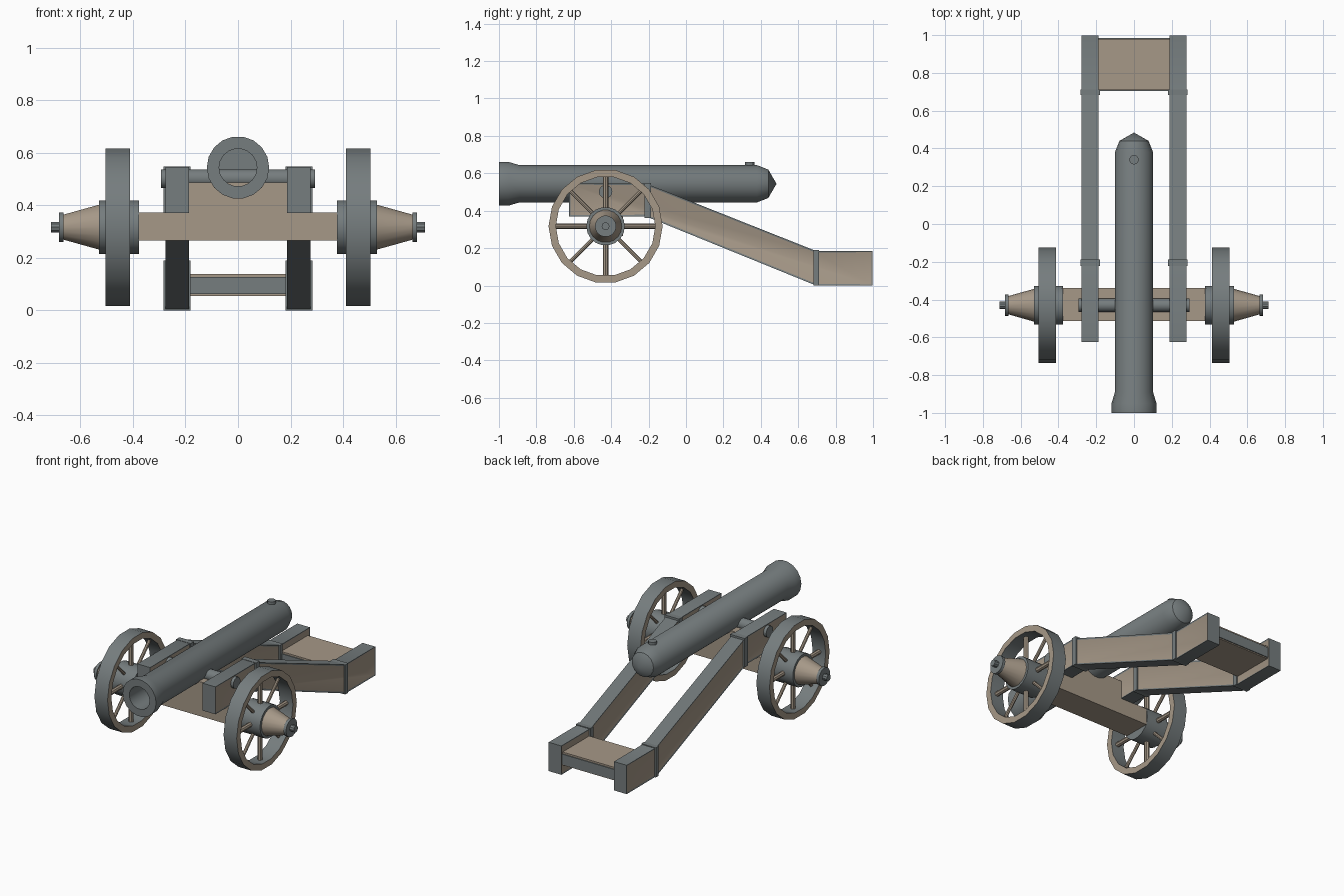
import bpy, bmesh, math
from mathutils import Matrix, Vector

if "Cube" in bpy.data.objects:
    bpy.data.objects.remove(bpy.data.objects["Cube"])


def material(name, rgb):
    m = bpy.data.materials.new(name)
    m.diffuse_color = (*rgb, 1)
    m.use_nodes = True
    m.node_tree.nodes["Principled BSDF"].inputs["Base Color"].default_value = m.diffuse_color
    return m


IRON = material("grey iron", (0.18, 0.205, 0.21))
WOOD = material("tan wood", (0.38, 0.315, 0.245))


def finish(name, bm, mats):
    bmesh.ops.recalc_face_normals(bm, faces=bm.faces[:])
    me = bpy.data.meshes.new(name)
    bm.to_mesh(me)
    bm.free()
    for m in mats:
        me.materials.append(m)
    ob = bpy.data.objects.new(name, me)
    bpy.context.collection.objects.link(ob)
    return ob


def lathe(name, profile, sides, axis, centre, mat, closed=False, wood_segments=(), phase=0.0):
    """Revolve (distance along axis, radius) points round an axis."""
    axis = Vector(axis)
    up = Vector((0, 0, 1)) if abs(axis.z) < 0.5 else Vector((0, 1, 0))
    side = axis.cross(up)
    bm = bmesh.new()
    rings = []
    for d, r in profile:
        base = Vector(centre) + axis * d
        if r == 0:
            rings.append([bm.verts.new(base)] * sides)
            continue
        ring = []
        for i in range(sides):
            a = 2 * math.pi * i / sides + phase
            ring.append(bm.verts.new(base + (side * math.cos(a) + up * math.sin(a)) * r))
        rings.append(ring)
    count = len(rings) if closed else len(rings) - 1
    for k in range(count):
        p, q = rings[k], rings[(k + 1) % len(rings)]
        for i in range(sides):
            j = (i + 1) % sides
            vs = list(dict.fromkeys((p[i], p[j], q[j], q[i])))
            f = bm.faces.new(vs)
            f.material_index = 1 if k in wood_segments else 0
    return finish(name, bm, [mat, WOOD])


def box(name, x, y, z, mat):
    bm = bmesh.new()
    bmesh.ops.create_cube(bm, size=1)
    for v in bm.verts:
        v.co = [lo + (hi - lo) * (c + 0.5) for c, (lo, hi) in zip(v.co, (x, y, z))]
    return finish(name, bm, [mat])


def span(s, a, b):
    return tuple(sorted((s * a, s * b)))


# Barrel with flared muzzle, hollow bore and pointed breech
lathe("barrel", [(-0.35, 0), (-0.35, 0.072), (1.0, 0.072), (1.0, 0.119), (0.95, 0.119),
                 (0.89, 0.101), (-0.38, 0.101), (-0.44, 0.077), (-0.484, 0)],
      18, (0, -1, 0), (0, 0, 0.544), IRON)
lathe("vent", [(0, 0), (0, 0.025), (0.03, 0.025), (0.03, 0)], 12, (0, 0, 1), (0, 0.34, 0.63), IRON)
lathe("trunnion", [(-0.293, 0), (-0.293, 0.036), (0.293, 0.036), (0.293, 0)],
      14, (1, 0, 0), (0, -0.43, 0.502), IRON)

# Axle beam and the block standing on it between the cheeks
box("axle_beam", (-0.38, 0.38), (-0.514, -0.338), (0.266, 0.372), WOOD)
box("axle_block", (-0.19, 0.19), (-0.514, -0.338), (0.37, 0.487), WOOD)

# Trail platform with iron strips on both ends
box("trail_platform", (-0.19, 0.19), (0.71, 0.98), (0.055, 0.139), WOOD)
for label, y in (("front", (0.704, 0.71)), ("rear", (0.98, 0.986))):
    box(f"platform_{label}_strip", (-0.19, 0.19), y, (0.062, 0.128), IRON)

CHEEK = [(-0.625, 0.37), (-0.625, 0.546), (-0.215, 0.546), (0.695, 0.185),
         (0.997, 0.185), (0.997, 0.0), (0.695, 0.0), (-0.215, 0.37)]

for s, label in ((-1, "left"), (1, "right")):
    # Cheek: iron-edged board with wooden side panels
    bm = bmesh.new()
    a = [bm.verts.new((s * 0.187, y, z)) for y, z in CHEEK]
    b = [bm.verts.new((s * 0.277, y, z)) for y, z in CHEEK]
    flats = [bm.faces.new(a), bm.faces.new(b)]
    for i in range(len(CHEEK)):
        j = (i + 1) % len(CHEEK)
        bm.faces.new((a[i], a[j], b[j], b[i]))
    bmesh.ops.recalc_face_normals(bm, faces=bm.faces[:])
    for f in flats:
        bmesh.ops.inset_region(bm, faces=[f], thickness=0.009, depth=-0.003)
        f.material_index = 1
    finish(f"{label}_cheek", bm, [IRON, WOOD])

    # Iron bands at the two bends
    box(f"{label}_front_band", span(s, 0.181, 0.284), (-0.222, -0.188), (0.362, 0.548), IRON)
    box(f"{label}_rear_band", span(s, 0.181, 0.284), (0.682, 0.712), (0.0, 0.19), IRON)

    # Wheel rim: iron round the tread, wood on the flat sides
    hub = (0, -0.43, 0.317)
    out = (s, 0, 0)
    lathe(f"{label}_wheel_rim", [(0.412, 0.305), (0.505, 0.305), (0.505, 0.266), (0.412, 0.266)],
          18, out, hub, IRON, closed=True, wood_segments=(1, 3))
    for i in range(8):
        t = math.pi * i / 4
        lathe(f"{label}_spoke_{i + 1}", [(0.08, 0.015), (0.275, 0.015)], 8,
              (0, math.cos(t), math.sin(t)), (s * 0.458, -0.43, 0.317), WOOD)

    # Hub drum, wooden nave cone, iron cap and axle pin
    lathe(f"{label}_hub_drum", [(0.377, 0), (0.377, 0.103), (0.529, 0.103), (0.529, 0)],
          18, out, hub, IRON)
    lathe(f"{label}_nave", [(0.525, 0.088), (0.666, 0.048)], 18, out, hub, WOOD)
    lathe(f"{label}_hub_cap", [(0.664, 0), (0.664, 0.057), (0.682, 0.057), (0.682, 0)],
          18, out, hub, IRON)
    lathe(f"{label}_axle_pin", [(0.67, 0), (0.67, 0.021), (0.712, 0.021), (0.712, 0)],
          10, out, hub, IRON)

# Smooth the round parts while keeping edges sharp
for ob in bpy.data.objects:
    ob.select_set(True)
    bpy.context.view_layer.objects.active = ob
bpy.ops.object.shade_smooth_by_angle(angle=math.radians(28))
